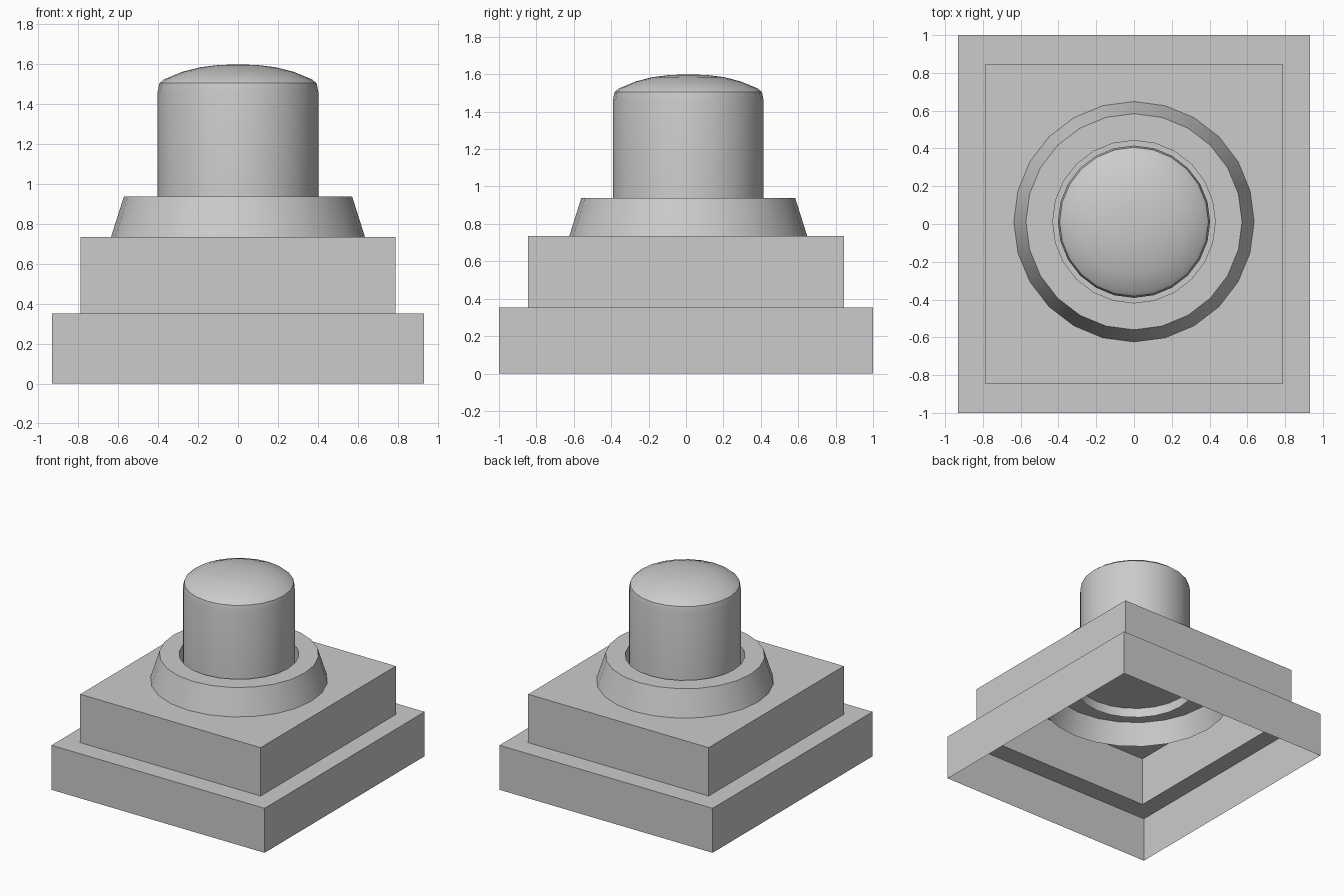
import bpy, bmesh, math

if "Cube" in bpy.data.objects:
    bpy.data.objects.remove(bpy.data.objects["Cube"])

CENTRE_Y = 0.012  # round parts sit very slightly off centre


def make_object(name, bm):
    mesh = bpy.data.meshes.new(name)
    bm.to_mesh(mesh)
    bm.free()
    obj = bpy.data.objects.new(name, mesh)
    bpy.context.collection.objects.link(obj)
    return obj


def stepped_housing(name, levels):
    """Open-bottomed shell through rectangles given as (half x, half y, z)."""
    bm = bmesh.new()
    loops = [[bm.verts.new((sx * hx, sy * hy, z))
              for sx, sy in ((-1, -1), (1, -1), (1, 1), (-1, 1))]
             for hx, hy, z in levels]
    for low, high in zip(loops, loops[1:]):
        for i in range(4):
            j = (i + 1) % 4
            bm.faces.new((low[i], low[j], high[j], high[i]))
    bm.faces.new(loops[-1])
    return make_object(name, bm)


def lathe(name, profile, segments, angle):
    """Spin an (r, z) profile, listed so the normals face outward."""
    bm = bmesh.new()
    verts = [bm.verts.new((0, r, z)) for r, z in profile]
    edges = [bm.edges.new(pair) for pair in zip(verts, verts[1:])]
    bmesh.ops.spin(bm, geom=verts + edges, cent=(0, 0, 0), axis=(0, 0, 1),
                   angle=math.tau, steps=segments)
    bmesh.ops.remove_doubles(bm, verts=bm.verts[:], dist=0.0005)
    obj = make_object(name, bm)
    obj.location.y = CENTRE_Y
    bpy.ops.object.select_all(action='DESELECT')
    obj.select_set(True)
    bpy.context.view_layer.objects.active = obj
    bpy.ops.object.shade_smooth_by_angle(angle=math.radians(angle))
    return obj


# Two-tier housing, hollow from below
stepped_housing("housing", [(0.933, 1.0, 0), (0.933, 1.0, 0.352),
                            (0.79, 0.845, 0.352), (0.79, 0.845, 0.735)])

# Tapered collar running through the housing top, with its inner bore
lathe("collar", [(0.69, 0.565), (0.572, 0.938), (0.43, 0.938), (0.43, 0.66)],
      24, 30)

# Push button with a shallow domed cap
lathe("button", [(0.403, 0.735), (0.403, 1.46), (0.394, 1.505), (0.37, 1.525),
                 (0.28, 1.562), (0.19, 1.585), (0.1, 1.596), (0, 1.6)],
      24, 32)
